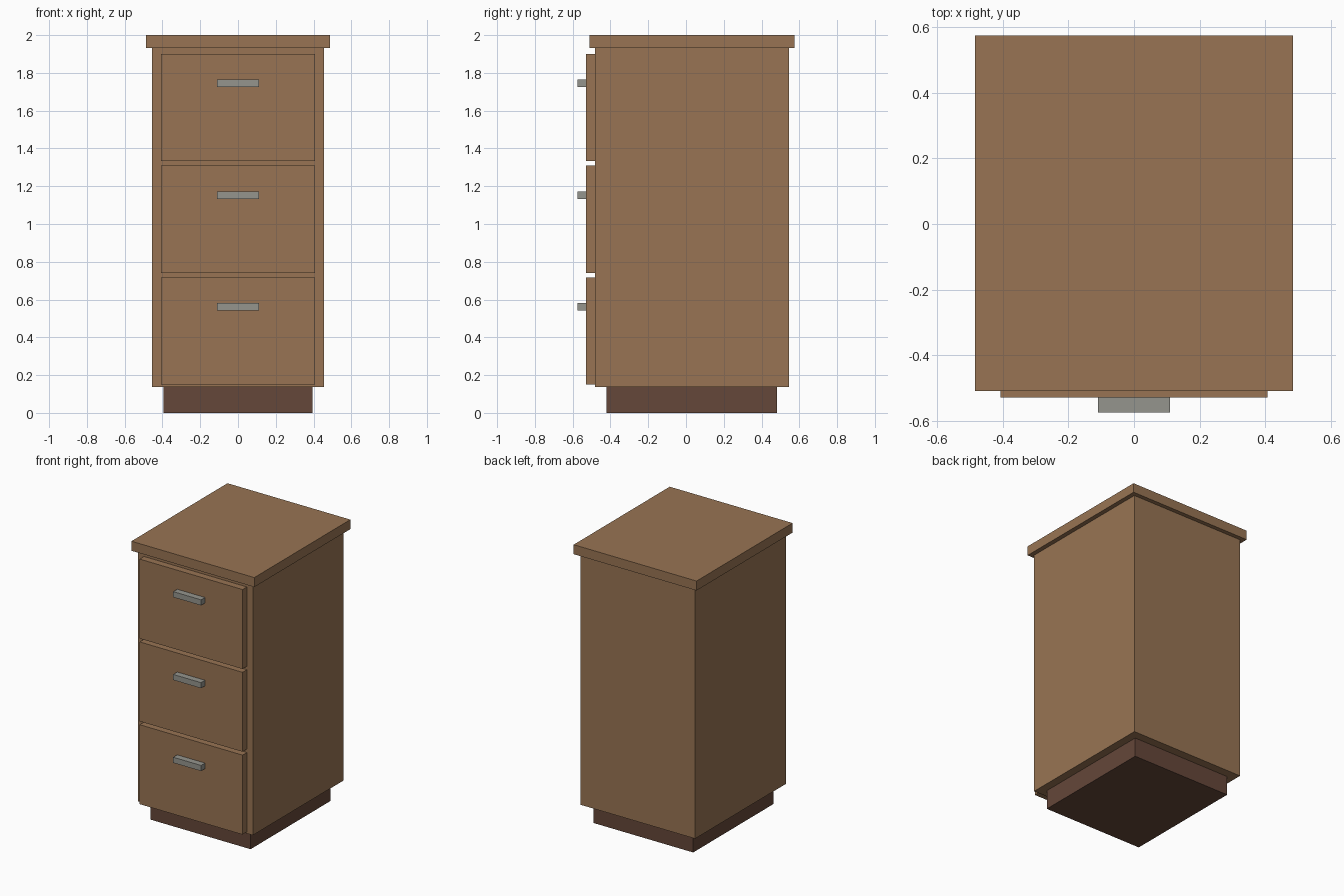
import bpy
import bmesh
from mathutils import Vector

default = bpy.data.objects.get("Cube")
if default:
    bpy.data.objects.remove(default, do_unlink=True)


def make_material(name, rgb):
    mat = bpy.data.materials.new(name)
    mat.use_nodes = True
    color = (*rgb, 1.0)
    mat.diffuse_color = color
    mat.node_tree.nodes["Principled BSDF"].inputs["Base Color"].default_value = color
    return mat


wood = make_material("warm_wood", (0.314, 0.175, 0.087))
dark_wood = make_material("dark_wood", (0.13, 0.063, 0.041))
metal = make_material("grey_metal", (0.30, 0.30, 0.27))


def box(name, width, y_range, z_range, mat):
    """Flat-faced box centred on x, spanning the given depth and height."""
    (y0, y1), (z0, z1) = y_range, z_range
    bm = bmesh.new()
    bmesh.ops.create_cube(bm, size=1)
    bmesh.ops.scale(bm, vec=Vector((width, y1 - y0, z1 - z0)), verts=bm.verts)
    mesh = bpy.data.meshes.new(name)
    bm.to_mesh(mesh)
    bm.free()
    mesh.materials.append(mat)
    obj = bpy.data.objects.new(name, mesh)
    obj.location = (0, (y0 + y1) / 2, (z0 + z1) / 2)
    bpy.context.collection.objects.link(obj)
    return obj


# Cabinet shell
BASE_TOP, BODY_TOP = 0.138, 1.932
BODY_FRONT, DRAWER_FRONT = -0.481, -0.53
box("plinth", 0.79, (-0.422, 0.483), (0, BASE_TOP), dark_wood)
box("cabinet_body", 0.908, (BODY_FRONT, 0.545), (BASE_TOP, BODY_TOP), wood)
box("top_board", 0.972, (-0.51, 0.575), (BODY_TOP, 2.0), wood)

# Three equal drawers, each with a bar handle near its upper edge
DRAWER_HEIGHT, DRAWER_STEP = 0.568, 0.592
for i, level in enumerate(("bottom", "middle", "top")):
    z0 = 0.149 + i * DRAWER_STEP
    z1 = z0 + DRAWER_HEIGHT
    box(f"{level}_drawer_front", 0.814, (DRAWER_FRONT, BODY_FRONT), (z0, z1), wood)
    box(f"{level}_handle", 0.22, (-0.575, DRAWER_FRONT), (z1 - 0.176, z1 - 0.136), metal)
